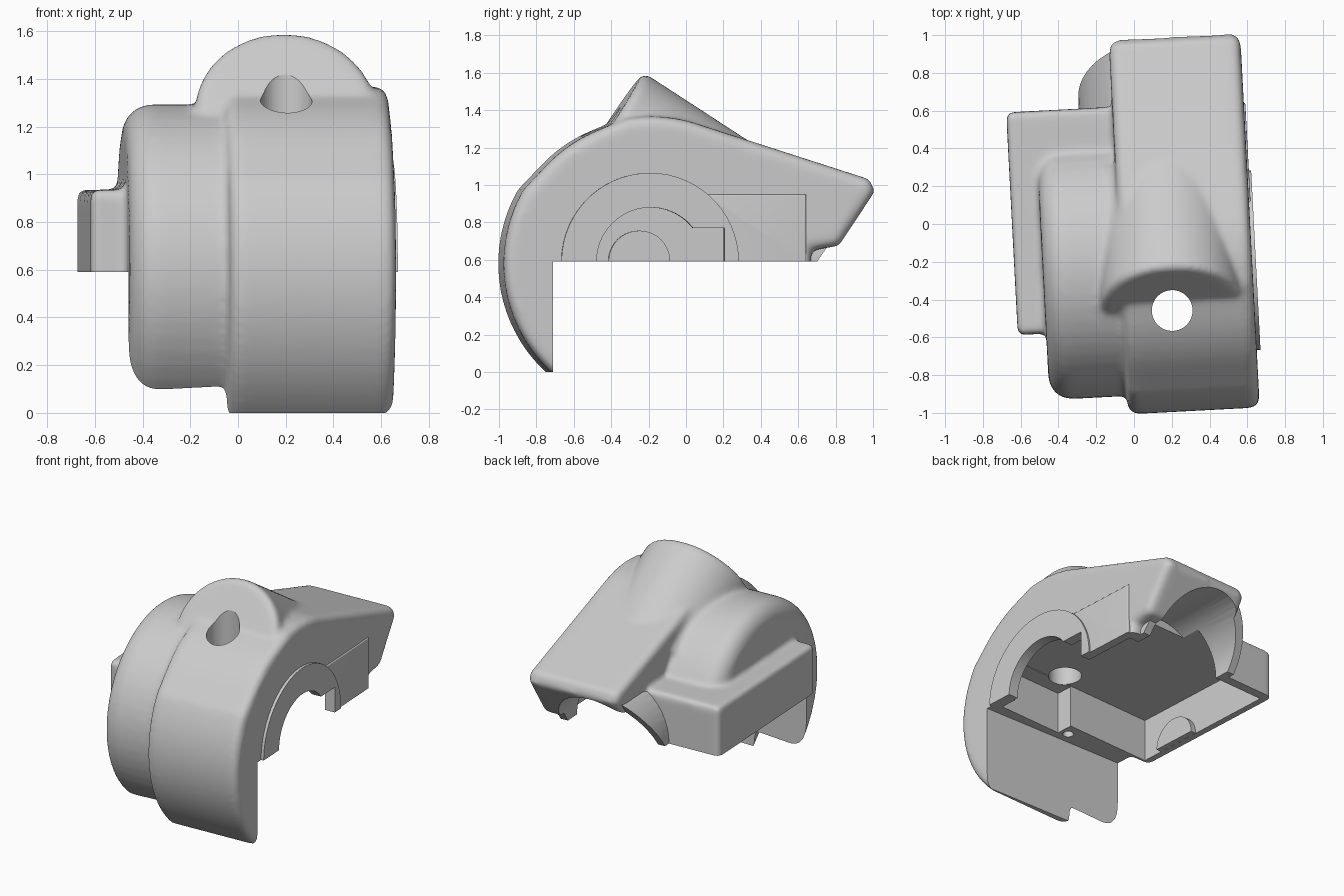
import bpy, bmesh, math
from math import sin, cos, radians
from mathutils import Matrix, Vector

if "Cube" in bpy.data.objects:
    bpy.data.objects.remove(bpy.data.objects["Cube"])

grey = bpy.data.materials.new("light_grey")
grey.use_nodes = True
grey.diffuse_color = (0.6, 0.6, 0.6, 1)
grey.node_tree.nodes["Principled BSDF"].inputs["Base Color"].default_value = (0.6, 0.6, 0.6, 1)

AXLE = (-0.215, 0.58)                        # centre of the round housing (y, z)
SKEW = Matrix.Rotation(radians(3), 4, 'Z')   # whole cover is turned slightly


def finish(name, bm, skew=True):
    if skew:
        bm.transform(SKEW)
    bmesh.ops.recalc_face_normals(bm, faces=bm.faces)
    mesh = bpy.data.meshes.new(name)
    bm.to_mesh(mesh)
    bm.free()
    ob = bpy.data.objects.new(name, mesh)
    bpy.context.collection.objects.link(ob)
    mesh.materials.append(grey)
    return ob


def arc(center, r, a0, a1, n):
    """Points on a circle in the side plane."""
    steps = [radians(a0 + (a1 - a0) * i / n) for i in range(n + 1)]
    return [(center[0] + r * cos(a), center[1] + r * sin(a)) for a in steps]


def rect(y0, y1, z0, z1):
    return [(y0, z0), (y1, z0), (y1, z1), (y0, z1)]


def prism(name, pts, x0, x1, round_left=0, round_right=0, skew=True):
    """Side profile extruded across x, with rounded rims."""
    bm = bmesh.new()
    left = bm.faces.new([bm.verts.new((x0, y, z)) for y, z in pts])
    ext = bmesh.ops.extrude_face_region(bm, geom=[left], use_keep_orig=True)["geom"]
    bmesh.ops.translate(bm, verts=[v for v in ext if isinstance(v, bmesh.types.BMVert)],
                        vec=(x1 - x0, 0, 0))
    bmesh.ops.recalc_face_normals(bm, faces=bm.faces)
    for x, r in ((x0, round_left), (x1, round_right)):
        if r:
            rim = [e for e in bm.edges if all(abs(v.co.x - x) < 1e-5 for v in e.verts)]
            bmesh.ops.bevel(bm, geom=rim, offset=r, segments=5, profile=0.5,
                            affect='EDGES', clamp_overlap=False)
    return finish(name, bm, skew)


def rod(name, r, start, end, rim=0, slant=0):
    """Cylinder from start to end; slant leans the far end, rim rounds the near one."""
    start, end = Vector(start), Vector(end)
    axis = end - start
    bm = bmesh.new()
    bmesh.ops.create_cone(bm, cap_ends=True, segments=48, radius1=r, radius2=r, depth=axis.length)
    if rim:
        edges = [e for e in bm.edges if all(v.co.z < 0 for v in e.verts)]
        bmesh.ops.bevel(bm, geom=edges, offset=rim, segments=5, profile=0.5, affect='EDGES')
    turn = axis.to_track_quat('Z', 'Y').to_matrix().to_4x4()
    bm.transform(Matrix.Translation((start + end) / 2) @ turn)
    for v in bm.verts:
        if slant and (v.co - end).dot(axis) > -1e-4:
            v.co.y += slant * (v.co.z - end.z)
    return finish(name, bm)


def apply_modifier(ob, kind, **settings):
    mod = ob.modifiers.new(kind.lower(), kind)
    for key, value in settings.items():
        setattr(mod, key, value)
    bpy.context.view_layer.objects.active = ob
    bpy.ops.object.modifier_apply(modifier=mod.name)


def combine(target, tool, operation):
    apply_modifier(target, 'BOOLEAN', operation=operation, object=tool, solver='EXACT')
    bpy.data.objects.remove(tool)


# Main housing: round front with a slightly flatter brow, running into a sloping tail
profile = arc(AXLE, 0.79, 240, 150, 22) + arc(AXLE, 0.768, 136, 114, 5) + arc(AXLE, 0.787, 100, 70, 8)
profile += [(0.955, 1.03), (0.982, 0.965), (0.79, 0.675), (0.64, 0.65), (0.64, 0.4)]
cover = prism("cover_shell", profile, -0.083, 0.614, 0.05, 0.05)

# Smaller round housing on the right of the model, with a low rounded ledge
drum = prism("side_drum", arc((-0.215, 0.6), 0.693, 0, 354, 59), -0.495, 0.1, 0.12)
ledge_bm = bmesh.new()
bmesh.ops.create_cube(ledge_bm, size=1)
ledge_bm.transform(Matrix.Translation((-0.27, 0.035, 0.66)) @ Matrix.Diagonal((0.75, 1.18, 0.55, 1)))
bmesh.ops.bevel(ledge_bm, geom=ledge_bm.edges[:], offset=0.025, segments=3,
                profile=0.5, affect='EDGES')
ledge = finish("side_ledge", ledge_bm)

# Tilted boss on top
boss = rod("top_boss", 0.38, (0.18, -0.446, 1.285), (0.18, 0.184, 0.876), rim=0.035)

# Blend the outer bodies into one softly filleted casting
for part in (drum, ledge, boss):
    combine(cover, part, 'UNION')
apply_modifier(cover, 'REMESH', mode='VOXEL', voxel_size=0.015)
apply_modifier(cover, 'SMOOTH', factor=0.5, iterations=15)

# Raised hub and pad on the outer side, slanted outlet collar at the tail
hub = prism("side_hub", arc((-0.225, 0.59), 0.475, -30, 210, 40), 0.5, 0.634)
pad = prism("side_pad", rect(-0.2, 0.61, 0.45, 0.95), 0.5, 0.622, 0, 0.008)
collar = rod("outlet_collar", 0.4, (0.14, 0.15, 0.6), (0.14, 0.68, 0.6), slant=0.7)
for part in (hub, pad, collar):
    combine(cover, part, 'UNION')

# Hollows: chamber, front pocket, collar bore, side arch, boss hole, screw hole
hollows = [
    prism("chamber", rect(-0.54, 0.56, 0.3, 0.89), -0.6, 0.56),
    prism("front_pocket", rect(-0.66, -0.4, 0.25, 0.885), 0.06, 0.555),
    rod("collar_bore", 0.345, (0.14, 0.42, 0.6), (0.14, 1.2, 0.6)),
    prism("side_arch", arc((-0.222, 0.59), 0.29, 0, 352, 44), 0.4, 0.8),
    prism("side_slot", rect(-0.19, 0.172, 0.32, 0.77), 0.4, 0.8),
    rod("boss_hole", 0.108, (0.178, -0.468, 0.6), (0.178, -0.468, 1.8)),
    rod("screw_hole", 0.035, (0, -0.63, 0.4), (0, -0.63, 0.8)),
    # Flat underside, front skirt end and ground trim
    prism("underside", rect(-0.71, 1.5, -0.6, 0.59), -1.5, 1.5, skew=False),
    prism("ground_trim", rect(-1.5, 1.5, -0.6, 0), -1.5, 1.5, skew=False),
]
for tool in hollows:
    combine(cover, tool, 'DIFFERENCE')

# Half-round bearing seat on the inner wall
seat = prism("bearing_seat", arc((-0.22, 0.591), 0.165, 0, 180, 20), -0.605, -0.56)

for ob in (cover, seat):
    bpy.ops.object.select_all(action='DESELECT')
    ob.select_set(True)
    bpy.context.view_layer.objects.active = ob
    bpy.ops.object.shade_smooth_by_angle(angle=radians(32))
